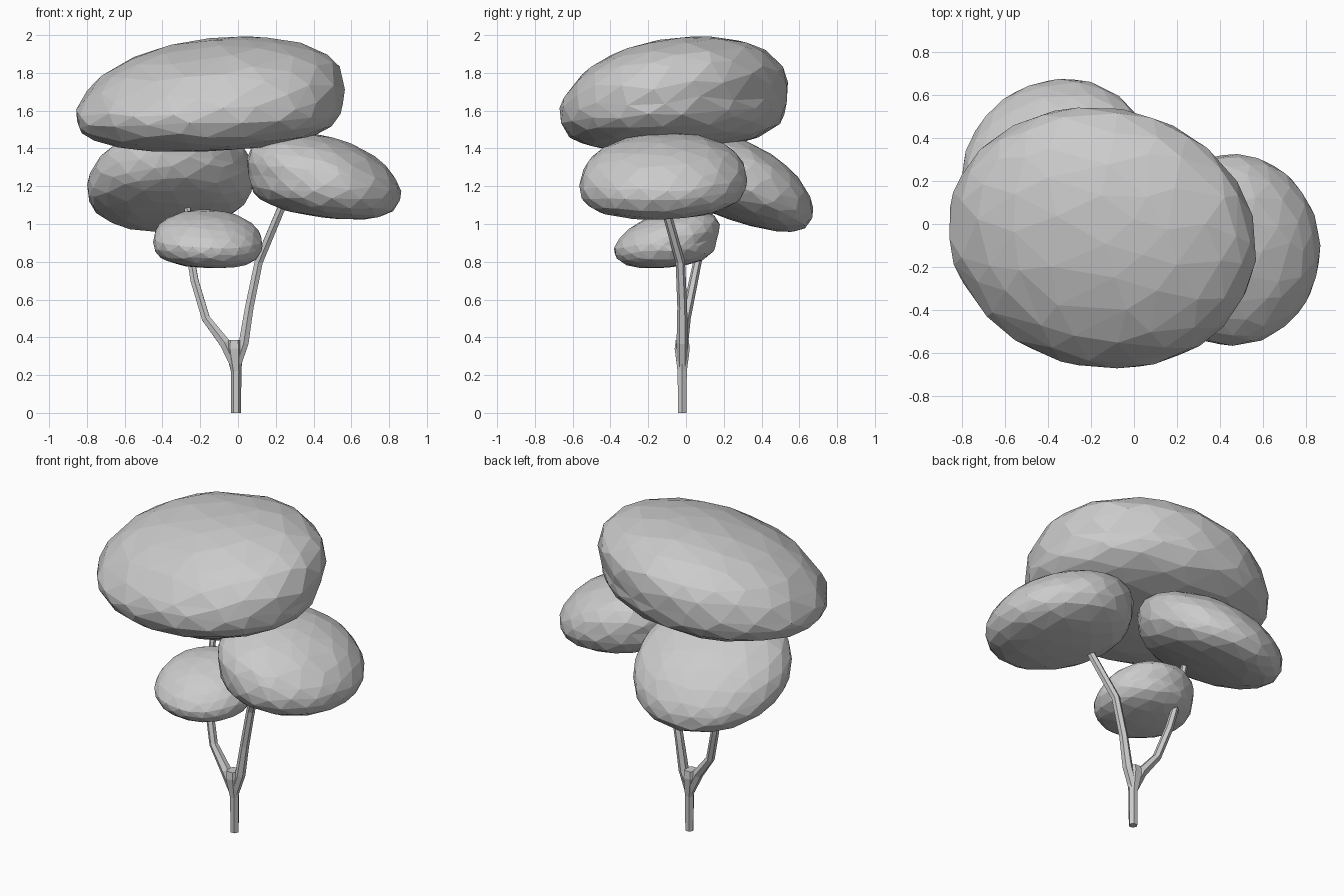
import bpy, bmesh, math, random
from mathutils import Vector

if "Cube" in bpy.data.objects:
    bpy.data.objects.remove(bpy.data.objects["Cube"])

random.seed(4)


def foliage(name, center, radii, top, bottom, tilt, lean, skew=0.0):
    """Faceted, tilted blob: domed above its rim, flatter and fuller below."""
    bm = bmesh.new()
    bmesh.ops.create_icosphere(bm, subdivisions=3, radius=1)
    for v in bm.verts:
        jitter = Vector([random.uniform(-0.07, 0.07) for _ in range(3)])
        n = (v.co + jitter).normalized()
        p = 2.2 if n.z > 0 else 2.7      # boxier section underneath
        n *= (math.hypot(n.x, n.y) ** p + abs(n.z) ** p) ** (-1 / p)
        u, w, h = n
        up = max(h, 0)
        z = (top if h > 0 else bottom) * h
        v.co = (center[0] + radii[0] * u + skew * w + lean[0] * up,
                center[1] + radii[1] * w + skew * u + lean[1] * up,
                center[2] + z + tilt[0] * u + tilt[1] * w)
    # merge nearly coplanar triangles into irregular facets
    bmesh.ops.dissolve_limit(bm, angle_limit=math.radians(4),
                             verts=bm.verts, edges=bm.edges)
    bmesh.ops.recalc_face_normals(bm, faces=bm.faces)
    mesh = bpy.data.meshes.new(name)
    bm.to_mesh(mesh)
    bm.free()
    ob = bpy.data.objects.new(name, mesh)
    bpy.context.collection.objects.link(ob)


def limb(name, points):
    """Six-sided tapering tube through (x, y, z, radius) points."""
    cu = bpy.data.curves.new(name, 'CURVE')
    cu.dimensions = '3D'
    cu.bevel_depth = 1
    cu.bevel_resolution = 1
    cu.use_fill_caps = True
    sp = cu.splines.new('POLY')
    sp.use_smooth = False
    sp.points.add(len(points) - 1)
    for p, (x, y, z, r) in zip(sp.points, points):
        p.co = (x, y, z, 1)
        p.radius = r
    ob = bpy.data.objects.new(name, cu)
    bpy.context.collection.objects.link(ob)


# Foliage clumps
foliage("crown_foliage", (-0.155, -0.07, 1.62), (0.71, 0.605), 0.37, 0.23,
        (0.03, 0.03), (0.12, 0.09), -0.03)
foliage("back_left_foliage", (-0.36, 0.25, 1.22), (0.44, 0.425), 0.26, 0.195,
        (0.03, -0.14), (0.03, -0.04), 0.02)
foliage("right_foliage", (0.46, -0.12, 1.22), (0.405, 0.445), 0.26, 0.185,
        (-0.045, 0.015), (-0.08, 0.0))
foliage("small_front_foliage", (-0.16, -0.11, 0.90), (0.29, 0.272), 0.175, 0.13,
        (-0.01, 0.02), (0.0, 0.09))

# Trunk with two branches
limb("trunk", [(-0.01, -0.02, 0, 0.026), (-0.01, -0.02, 0.22, 0.028),
               (-0.02, -0.02, 0.34, 0.046), (-0.02, -0.02, 0.385, 0.04)])
limb("left_branch", [(-0.015, -0.02, 0.25, 0.028), (-0.07, -0.02, 0.37, 0.032),
                     (-0.17, 0.0, 0.50, 0.025), (-0.23, 0.04, 0.70, 0.024),
                     (-0.25, 0.065, 0.82, 0.022), (-0.27, 0.14, 1.12, 0.018)])
limb("right_branch", [(-0.01, -0.02, 0.25, 0.028), (0.03, -0.02, 0.37, 0.03),
                      (0.06, -0.02, 0.56, 0.026), (0.11, -0.03, 0.80, 0.025),
                      (0.215, -0.1, 1.05, 0.024), (0.28, -0.14, 1.2, 0.02)])
